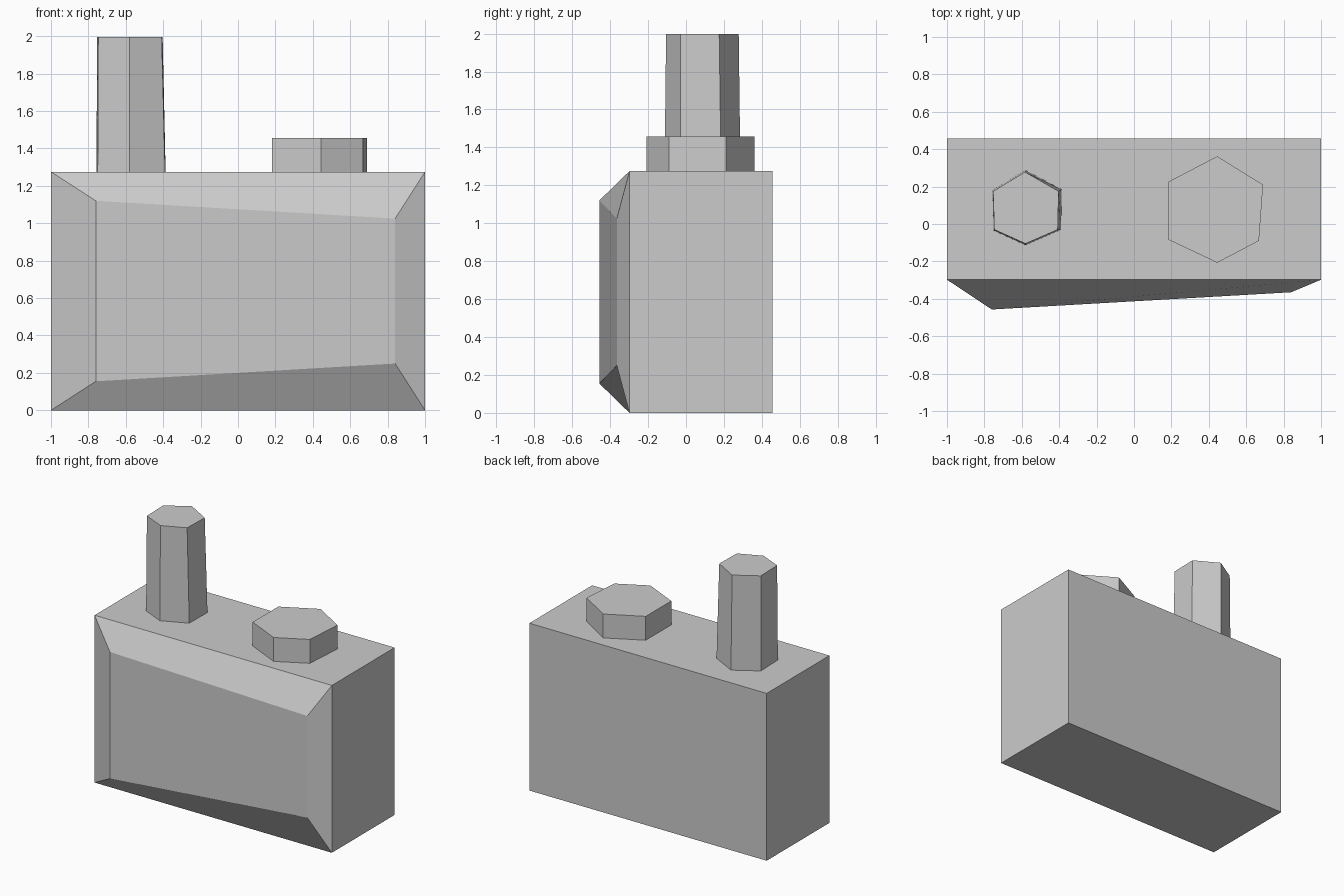
import bpy

if "Cube" in bpy.data.objects:
    bpy.data.objects.remove(bpy.data.objects["Cube"])


def loft(name, rings):
    """Closed solid skinned through matching rings of points."""
    n = len(rings[0])
    verts = [p for ring in rings for p in ring]
    faces = [tuple(reversed(range(n))), tuple(range(len(verts) - n, len(verts)))]
    for r in range(len(rings) - 1):
        for i in range(n):
            a, b = r * n + i, r * n + (i + 1) % n
            faces.append((a, b, b + n, a + n))
    mesh = bpy.data.meshes.new(name)
    mesh.from_pydata(verts, [], faces)
    mesh.update()
    obj = bpy.data.objects.new(name, mesh)
    bpy.context.collection.objects.link(obj)
    return obj


def at_z(outline, z):
    return [(x, y, z) for x, y in outline]


TOP = 1.275

# Box body with a skewed, bevelled front panel (rings run back to front)
def section(y):
    return [(-1, y, 0), (1, y, 0), (1, y, TOP), (-1, y, TOP)]

panel = [(-0.76, -0.457, 0.155), (0.84, -0.365, 0.25),
         (0.84, -0.365, 1.025), (-0.76, -0.457, 1.12)]
loft("body", [section(0.457), section(-0.298), panel])

# Tall, slightly tapered six-sided post
post_base = [(-0.58, -0.113), (-0.39, -0.03), (-0.387, 0.185),
             (-0.58, 0.287), (-0.757, 0.18), (-0.75, -0.035)]
post_top = [(-0.58, -0.105), (-0.408, -0.03), (-0.403, 0.175),
            (-0.583, 0.278), (-0.753, 0.175), (-0.747, -0.03)]
loft("tall_post", [at_z(post_base, TOP), at_z(post_top, 1.997)])

# Low six-sided cap
cap = [(0.445, -0.207), (0.668, -0.09), (0.69, 0.21),
       (0.445, 0.362), (0.182, 0.225), (0.182, -0.083)]
loft("low_cap", [at_z(cap, TOP), at_z(cap, 1.457)])
